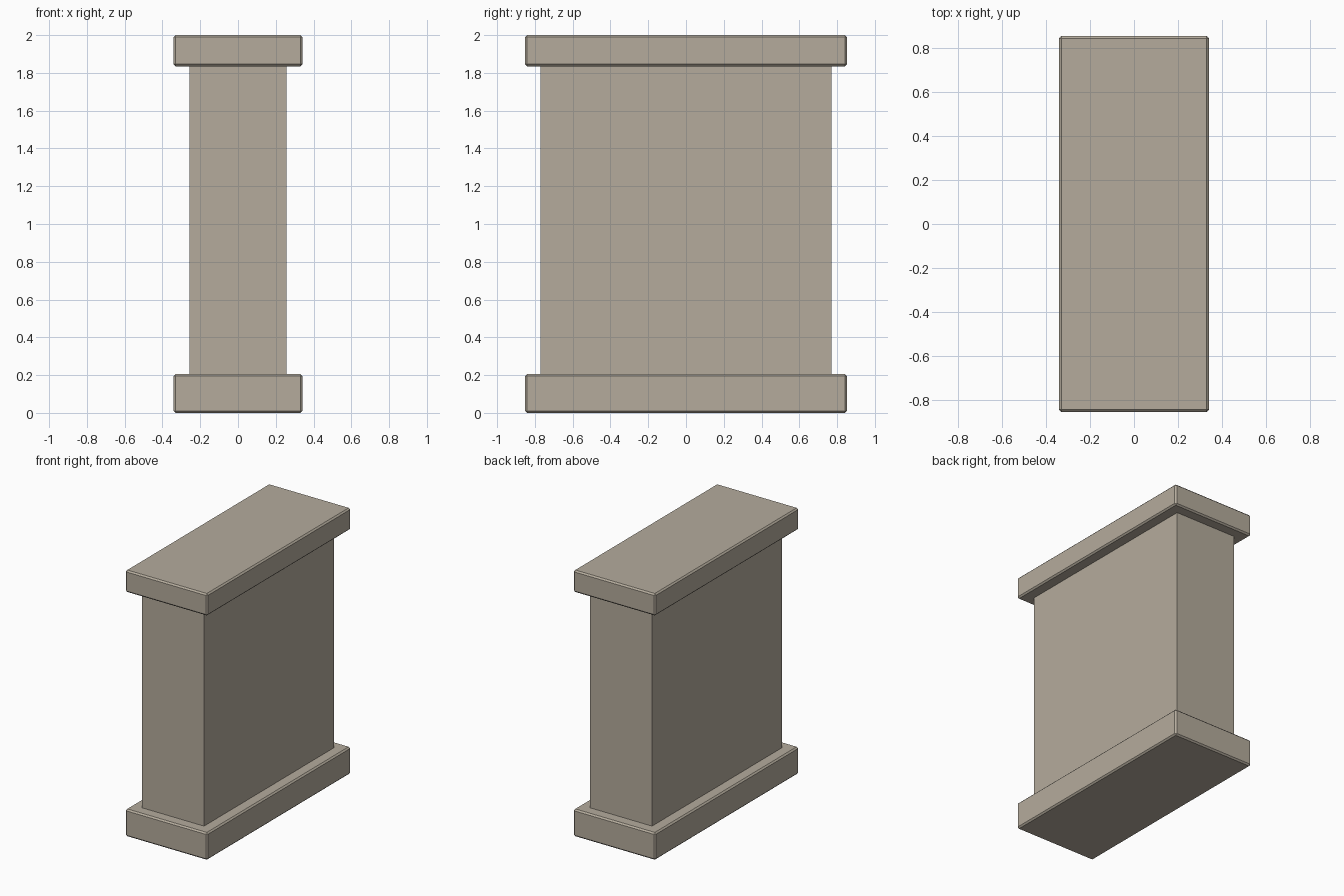
import bpy

if "Cube" in bpy.data.objects:
    bpy.data.objects.remove(bpy.data.objects["Cube"])

stone = bpy.data.materials.new("warm_grey_stone")
stone.diffuse_color = (0.46, 0.41, 0.335, 1.0)
stone.use_nodes = True
stone.node_tree.nodes["Principled BSDF"].inputs["Base Color"].default_value = stone.diffuse_color


def block(name, half_x, half_y, z0, z1, bevel=0.0):
    bpy.ops.mesh.primitive_cube_add(size=1, location=(0, 0, (z0 + z1) / 2))
    ob = bpy.context.object
    ob.name = name
    ob.scale = (half_x * 2, half_y * 2, z1 - z0)
    bpy.ops.object.transform_apply(location=False, rotation=False, scale=True)
    ob.data.materials.append(stone)
    if bevel:
        mod = ob.modifiers.new("chamfer", 'BEVEL')
        mod.width = bevel
        mod.segments = 1
    return ob


# Chamfered slabs at foot and top, plain shaft between
block("base_slab", 0.341, 0.853, 0.0, 0.205, 0.011)
block("pillar_shaft", 0.257, 0.77, 0.205, 1.835)
block("cap_slab", 0.341, 0.853, 1.835, 2.0, 0.011)
